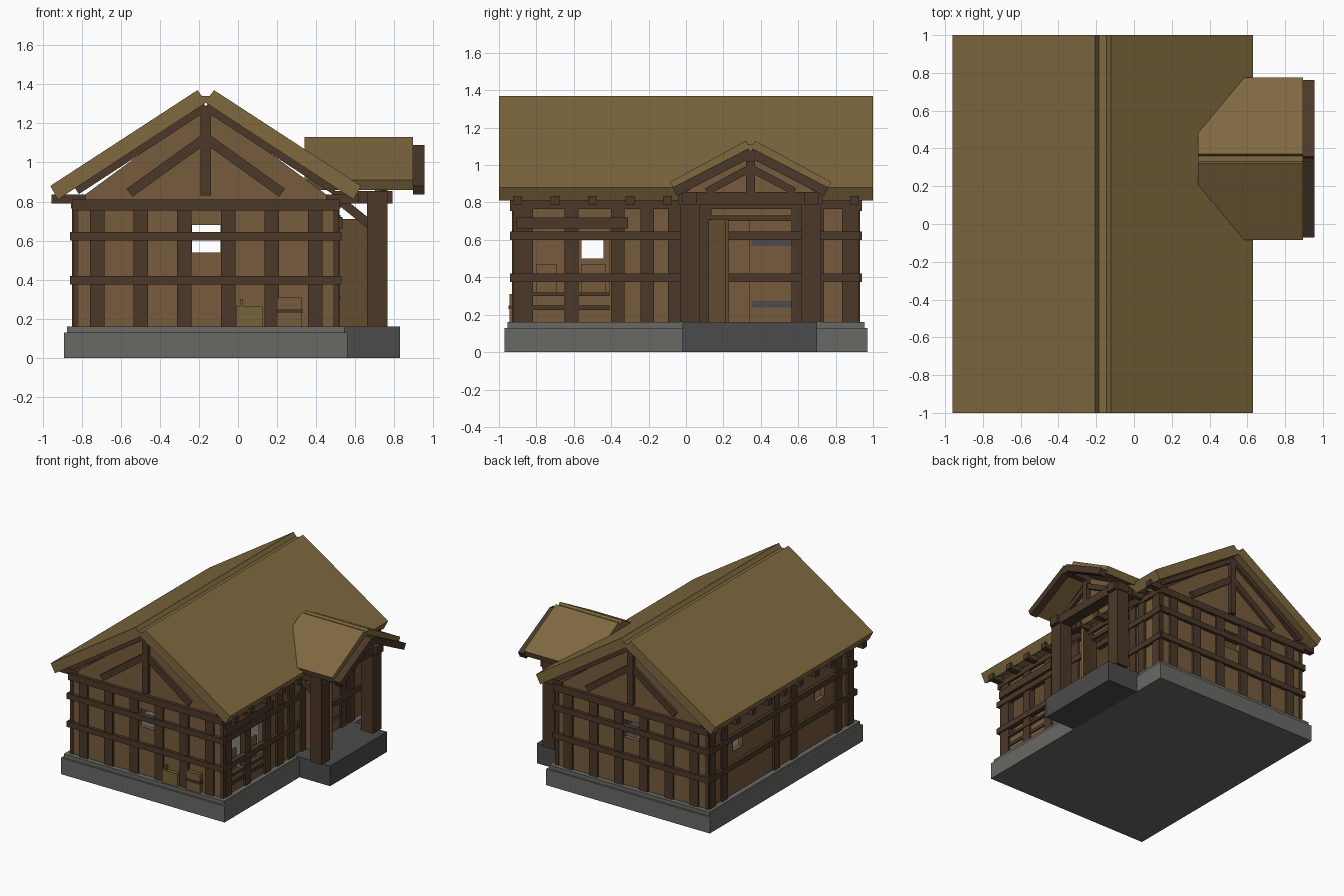
import bpy, bmesh
from mathutils import Vector as V

if "Cube" in bpy.data.objects:
    bpy.data.objects.remove(bpy.data.objects["Cube"])


def mat(name, r, g, b):
    m = bpy.data.materials.new(name)
    m.diffuse_color = (r, g, b, 1)
    m.use_nodes = True
    m.node_tree.nodes["Principled BSDF"].inputs["Base Color"].default_value = m.diffuse_color
    return m


THATCH = mat("thatch", .21, .14, .05)
WALL = mat("clay_wall", .18, .105, .045)
WOOD = mat("dark_timber", .07, .04, .022)
STONE = mat("stone", .14, .14, .13)
DARK = mat("dark_stone", .07, .07, .07)
BOX = mat("crate", .17, .13, .04)


def finish(name, bm, m):
    bmesh.ops.recalc_face_normals(bm, faces=bm.faces)
    me = bpy.data.meshes.new(name)
    bm.to_mesh(me)
    bm.free()
    me.materials.append(m)
    ob = bpy.data.objects.new(name, me)
    bpy.context.collection.objects.link(ob)
    return ob


def box(name, x0, x1, y0, y1, z0, z1, m):
    bm = bmesh.new()
    bmesh.ops.create_cube(bm, size=1)
    for v in bm.verts:
        v.co = V(((x0 + x1) / 2 + v.co.x * (x1 - x0),
                  (y0 + y1) / 2 + v.co.y * (y1 - y0),
                  (z0 + z1) / 2 + v.co.z * (z1 - z0)))
    return finish(name, bm, m)


def prism(name, pts, axis, a, b, m):
    """Extrude a profile (u, z) along axis 'x' or 'y' from a to b."""
    bm = bmesh.new()
    at = (lambda u, z, t: (t, u, z)) if axis == 'x' else (lambda u, z, t: (u, t, z))
    f = bm.faces.new([bm.verts.new(at(u, z, a)) for u, z in pts])
    r = bmesh.ops.extrude_face_region(bm, geom=[f])
    for v in r['geom']:
        if isinstance(v, bmesh.types.BMVert):
            v.co["xy".index(axis)] = b
    return finish(name, bm, m)


def beam(name, p, q, side, w, h, m=WOOD):
    """Straight timber from p to q, w wide along side and h deep."""
    p, q, side = V(p), V(q), V(side)
    up = (q - p).normalized().cross(side) * h / 2
    s = side * w / 2
    bm = bmesh.new()
    vs = [[bm.verts.new(c + a * s + b * up) for a, b in ((-1, -1), (1, -1), (1, 1), (-1, 1))]
          for c in (p, q)]
    for i in range(4):
        j = (i + 1) % 4
        bm.faces.new((vs[0][i], vs[0][j], vs[1][j], vs[1][i]))
    bm.faces.new(vs[0][::-1])
    bm.faces.new(vs[1])
    return finish(name, bm, m)


def wall(name, axis, a, b, u0, u1, openings):
    """Wall running along axis between u0 and u1, thickness a..b, with (u0,u1,z0,z1) holes."""
    def piece(s, e, lo, hi):
        if e - s > .001 and hi - lo > .001:
            c = (s, e, a, b) if axis == 'x' else (a, b, s, e)
            box(name, *c, lo, hi, WALL)
    cur = u0
    for s, e, lo, hi in openings:
        piece(cur, s, .16, .80)
        piece(s, e, .16, lo)
        piece(s, e, hi, .80)
        cur = e
    piece(cur, u1, .16, .80)


CX = -.165  # ridge line of the house
PY = .345   # ridge line of the porch
BANDS = ((.375, .42), (.60, .645))

# Foundation and porch step
box("foundation", -.89, .56, -.97, .97, 0, .13, STONE)
box("foundation_lip", -.875, .545, -.955, .955, .13, .16, STONE)
box("porch_step", .3, .83, -.02, .70, -0.0, .161, DARK)

# Walls
WIN = [(-.235, -.09, .54, .68)]
wall("front_wall", 'x', -.915, -.88, -.835, .505, WIN)
wall("back_wall", 'x', .88, .915, -.835, .505, WIN)
wall("left_wall", 'y', -.835, -.80, -.88, .88, [(-.56, -.44, .5, .62), (.48, .6, .5, .62)])
wall("right_wall", 'y', .47, .505, -.88, .88, [(-.82, -.41, .31, .66), (.12, .34, .16, .70)])

# Gable ends, end-wall timbers
for tag, s in (("front", -1), ("back", 1)):
    prism(tag + "_gable", [(-.83, .80), (.50, .80), (CX, 1.29)], 'y', s * .88, s * .915, WALL)
    y = s * .922
    side = (0, 1, 0)
    beam(tag + "_king_post", (CX, y, .83), (CX, y, 1.27), side, .04, .052)
    for d in (-1, 1):
        beam(tag + "_gable_strut", (CX + d * .39, y, .845), (CX, y, 1.125), side, .03, .05)
        beam(tag + "_barge_board", (CX + d * .66, y, .855), (CX, y, 1.285), side, .04, .04)
    ya, yb = sorted((s * .90, s * .93))
    for i in range(6):
        x = -.72 + .223 * i
        box(tag + "_post", x - .037, x + .037, ya, yb, .16, .78, WOOD)
    ya, yb = sorted((s * .90, s * .94))
    for lo, hi in BANDS + ((.755, .81),):
        box(tag + "_rail", -.85, .52, ya, yb, lo, hi, WOOD)
    for xa, xb in ((-.845, -.815), (.485, .515)):
        ya, yb = sorted((s * .885, s * .922))
        box(tag + "_corner_post", xa, xb, ya, yb, .16, .80, WOOD)

# Long-side timbers
for tag, xa, xb, posts in (
        ("right", .47, .52, (-.855, -.612, -.365, -.207, -.06, .10, .60, .70, .87)),
        ("left", -.85, -.80, (-.87, -.72, -.16, .06, .72, .87))):
    for y in posts:
        box(tag + "_post", xa, xb, y - .037, y + .037, .16, .78, WOOD)
    box(tag + "_top_plate", xa - .005, xb + .005, -.92, .92, .765, .81, WOOD)
for lo, hi in BANDS:
    box("left_rail", -.86, -.82, -.94, .94, lo, hi, WOOD)
    box("right_rail_front", .49, .53, -.94, .03, lo, hi, WOOD)
    box("right_rail_back", .49, .53, .20, .93, lo, hi, WOOD)

# Eave rafter tails
for i in range(10):
    y = -.90 + .2 * i
    box("left_rafter_tail", -.955, -.78, y - .024, y + .024, .79, .836, WOOD)
    box("right_rafter_tail", .45, .62, y - .024, y + .024, .79, .836, WOOD)

# Window lintel, sills and half screen
box("window_lintel", .49, .535, -.91, -.31, .66, .72, WOOD)
box("window_sill", .48, .525, -.82, -.41, .30, .32, WOOD)
box("window_lower_rail", .49, .515, -.82, -.41, .225, .25, WOOD)
for y0, y1 in ((-.80, -.69), (-.56, -.43)):
    box("window_screen", .455, .468, y0, y1, .31, .47, WALL)

# Doorway: lintel, hinged leaf, dark slots beside it
box("door_lintel", .48, .525, .07, .57, .70, .73, WOOD)
beam("door_leaf", (.51, .125, .435), (.68, .22, .435), (0, 0, 1), .55, .02, WALL)
for z in (.255, .585):
    box("door_slot", .495, .51, .35, .57, z - .017, z + .017, DARK)

# Main thatched roof
half = [(.04 - .02, 1.34), (.042, 1.37), (.795, .88), (.757, .81)]
prism("main_roof", [(CX + u, z) for u, z in half] + [(CX, 1.305)]
      + [(CX - u, z) for u, z in reversed(half)], 'y', -1, 1, THATCH)

# Porch roof
half = [(.015, 1.11), (.025, 1.13), (.43, .91), (.405, .86)]
prism("porch_roof", [(PY + u, z) for u, z in half] + [(PY, 1.075)]
      + [(PY - u, z) for u, z in reversed(half)], 'x', .34, .895, THATCH)

# Porch frame
prism("porch_gable", [(PY - .36, .85), (PY + .36, .85), (PY, 1.06)], 'x', .70, .73, WALL)
box("porch_cross_beam", .67, .765, PY - .385, PY + .385, .79, .855, WOOD)
beam("porch_king_post", (.745, PY, .85), (.745, PY, 1.05), (1, 0, 0), .04, .05)
box("porch_ridge_beam", .5, .955, PY - .025, PY + .025, 1.02, 1.07, WOOD)
for d in (-1, 1):
    y = PY + d * .325
    box("porch_post", .66, .765, y - .053, y + .053, .16, .85, WOOD)
    box("porch_side_beam", .48, .79, y - .04, y + .04, .79, .855, WOOD)
    beam("porch_brace", (.49, y, .83), (.69, y, .67), (0, 1, 0), .045, .045)
    beam("porch_barge_board", (.925, PY + d * .405, .858), (.925, PY, 1.066), (1, 0, 0), .06, .05)
    beam("porch_gable_strut", (.742, PY + d * .235, .858), (.742, PY, .985), (1, 0, 0), .03, .04)

# Crates by the front wall
box("low_crate", -.01, .125, -.945, -.80, .16, .262, BOX)
box("low_crate_handle", .01, .025, -.94, -.92, .262, .30, BOX)
box("tall_crate", .20, .325, -.945, -.80, .16, .31, WALL)
box("tall_crate_band", .20, .33, -.95, -.80, .23, .25, WOOD)
